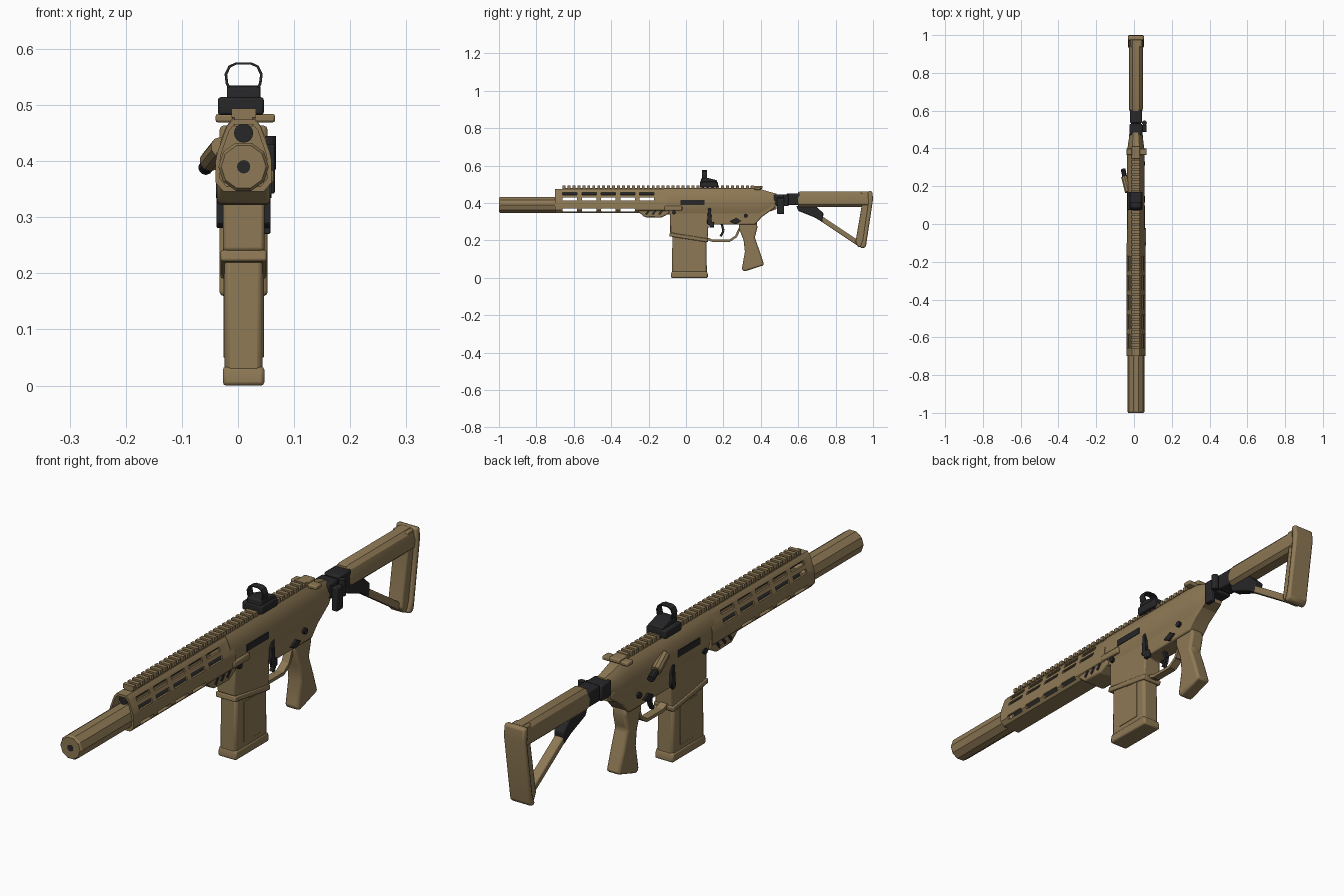
import bpy, bmesh
from math import cos, sin, pi
from mathutils import Vector

old = bpy.data.objects.get("Cube")
if old:
    bpy.data.objects.remove(old, do_unlink=True)

CX = 0.01  # bore centre line
parts = []


def material(name, rgb):
    m = bpy.data.materials.new(name)
    m.use_nodes = True
    m.diffuse_color = (*rgb, 1)
    bsdf = next(n for n in m.node_tree.nodes if n.type == 'BSDF_PRINCIPLED')
    bsdf.inputs["Base Color"].default_value = (*rgb, 1)
    bsdf.inputs["Roughness"].default_value = 0.7
    return m


TAN = material("desert tan", (0.27, 0.19, 0.09))
BLACK = material("matte black", (0.02, 0.02, 0.022))


def finish(name, bm, mat, bevel=0):
    bmesh.ops.recalc_face_normals(bm, faces=bm.faces)
    me = bpy.data.meshes.new(name)
    bm.to_mesh(me)
    bm.free()
    me.materials.append(mat)
    ob = bpy.data.objects.new(name, me)
    bpy.context.collection.objects.link(ob)
    if bevel:
        b = ob.modifiers.new("Bevel", 'BEVEL')
        b.width, b.segments, b.limit_method = bevel, 2, 'ANGLE'
    parts.append(ob)
    return ob


def bridge(bm, a, b):
    for i in range(len(a)):
        j = (i + 1) % len(a)
        bm.faces.new((a[i], a[j], b[j], b[i]))


def ring(bm, pts, y):
    return [bm.verts.new((CX + x, y, z)) for x, z in pts]


def loft(name, sections, mat, bevel=0):
    """Solid through (y, [(x, z)...]) sections."""
    bm = bmesh.new()
    rings = [ring(bm, p, y) for y, p in sections]
    for a, b in zip(rings, rings[1:]):
        bridge(bm, a, b)
    bm.faces.new(rings[0])
    bm.faces.new(rings[-1])
    return finish(name, bm, mat, bevel)


def shell(name, outer, inner, y0, y1, mat):
    """Open tube with wall thickness."""
    bm = bmesh.new()
    rings = [ring(bm, outer, y0), ring(bm, outer, y1), ring(bm, inner, y1), ring(bm, inner, y0)]
    for i in range(4):
        bridge(bm, rings[i], rings[(i + 1) % 4])
    return finish(name, bm, mat)


def side(name, pts, half, mat, bevel=0, x=0):
    """Side outline (y, z) extruded across the width."""
    bm = bmesh.new()
    a, b = ([bm.verts.new((CX + x + s * half, y, z)) for y, z in pts] for s in (-1, 1))
    bridge(bm, a, b)
    bm.faces.new(a)
    bm.faces.new(b)
    return finish(name, bm, mat, bevel)


def box(name, y0, y1, z0, z1, half, mat, bevel=0, x=0):
    return side(name, [(y0, z0), (y1, z0), (y1, z1), (y0, z1)], half, mat, bevel, x)


def bar(name, a, b, thick, half, mat, x=0, bevel=0):
    a, b = Vector(a), Vector(b)
    d = (b - a).normalized() * thick / 2
    n = Vector((-d.y, d.x))
    return side(name, [a - n, b - n, b + n, a + n], half, mat, bevel, x)


def cyl(name, p0, p1, r, mat, sides=16):
    p0, p1 = Vector(p0), Vector(p1)
    d = p1 - p0
    bm = bmesh.new()
    bmesh.ops.create_cone(bm, cap_ends=True, segments=sides, radius1=r, radius2=r, depth=d.length)
    bm.transform(d.to_track_quat('Z', 'Y').to_matrix().to_4x4())
    bmesh.ops.translate(bm, verts=bm.verts, vec=(p0 + p1) / 2)
    return finish(name, bm, mat)


def mirror(half):
    return half + [(-x, z) for x, z in reversed(half)]


def circle(r, z, n=10):
    return [(r * cos(2 * pi * i / n), z + r * sin(2 * pi * i / n)) for i in range(n)]


def scaled(pts, sx, sz, zc):
    return [(x * sx, zc + (z - zc) * sz) for x, z in pts]


# Suppressor and barrel
loft("suppressor", [(-1, circle(0.04, 0.39)), (-0.993, circle(0.045, 0.39)),
                    (-0.68, circle(0.045, 0.39)), (-0.66, circle(0.03, 0.39))], TAN)
cyl("muzzle_bore", (CX, -1.001, 0.39), (CX, -0.99, 0.39), 0.012, BLACK, 12)
cyl("barrel", (CX, -0.67, 0.39), (CX, -0.1, 0.39), 0.019, BLACK)
cyl("gas_tube", (CX, -0.69, 0.45), (CX, -0.1, 0.45), 0.017, BLACK)

# Slotted handguard
guard = mirror([(0.02, 0.474), (0.03, 0.462), (0.047, 0.415), (0.05, 0.4), (0.05, 0.362), (0.036, 0.346)])
handguard = shell("handguard", guard, scaled(guard, 0.84, 0.86, 0.41), -0.7, -0.1, TAN)
bm = bmesh.new()


def slot(y, z, length, h):
    c = h * 0.3
    out = [(y, z - h + c), (y + c, z - h), (y + length - c, z - h), (y + length, z - h + c),
           (y + length, z + h - c), (y + length - c, z + h), (y + c, z + h), (y, z + h - c)]
    a, b = ([bm.verts.new((x, *p)) for p in out] for x in (-0.2, 0.2))
    bridge(bm, a, b)
    bm.faces.new(a)
    bm.faces.new(b)


for i in range(5):
    for z in (0.45, 0.421, 0.363):
        if z > 0.4 or i < 4:
            slot(-0.66 + i * 0.103, z, 0.078, 0.0075)
cutter = finish("slot_cutter", bm, TAN)
parts.remove(cutter)
cutter.hide_render = True
cut = handguard.modifiers.new("Slots", 'BOOLEAN')
cut.operation, cut.solver, cut.object = 'DIFFERENCE', 'EXACT', cutter
bpy.context.view_layer.objects.active = handguard
bpy.ops.object.modifier_apply(modifier=cut.name)
bpy.data.objects.remove(cutter, do_unlink=True)

# Handguard clamp with slanted vents
side("handguard_clamp", [(-0.26, 0.358), (-0.22, 0.324), (-0.13, 0.322), (-0.09, 0.345), (-0.09, 0.385), (-0.2, 0.38)],
     0.047, TAN, 0.006)
for s in (-1, 1):
    for i in range(3):
        y = -0.215 + i * 0.035
        bar("clamp_vent", (y, 0.338), (y + 0.018, 0.36), 0.011, 0.002, BLACK, s * 0.0475)

# Top rail with teeth
box("rail_base", -0.66, 0.38, 0.462, 0.481, 0.016, TAN)
pitch = 0.0265
for i in range(39):
    y = -0.66 + i * pitch
    box("rail_tooth", y, y + pitch * 0.58, 0.478, 0.494, 0.022, TAN)

# Receivers
upper = mirror([(0.02, 0.477), (0.031, 0.462), (0.04, 0.44), (0.046, 0.41), (0.046, 0.375), (0.036, 0.34)])
loft("upper_receiver", [(-0.12, upper), (0.39, upper), (0.44, scaled(upper, 0.85, 0.8, 0.4)),
                        (0.485, scaled(upper, 0.7, 0.6, 0.41))], TAN)
side("lower_receiver", [(-0.085, 0.385), (-0.085, 0.24), (0.115, 0.2), (0.12, 0.285), (0.37, 0.285),
                        (0.405, 0.325), (0.475, 0.375), (0.475, 0.4)], 0.037, TAN, 0.006)
bar("magwell_lip", (-0.088, 0.232), (0.118, 0.2), 0.02, 0.041, TAN, bevel=0.004)
box("charging_handle", 0.365, 0.4, 0.469, 0.484, 0.053, TAN, 0.004, 0.003)
box("charging_latch", 0.345, 0.41, 0.476, 0.492, 0.022, TAN, 0.004)
for s in (-1, 1):
    box("ejection_port", -0.03, 0.098, 0.39, 0.415, 0.006, BLACK, 0, s * 0.042)
    side("bolt_catch", [(0.112, 0.29), (0.125, 0.28), (0.138, 0.3), (0.132, 0.375), (0.118, 0.37)],
         0.006, BLACK, 0.002, s * 0.042)
    side("selector", [(0.235, 0.302), (0.265, 0.287), (0.295, 0.305), (0.268, 0.32)], 0.005, BLACK, 0.002, s * 0.039)
    for y, z in ((0.32, 0.332), (-0.065, 0.35)):
        cyl("takedown_pin", (CX + s * 0.03, y, z), (CX + s * 0.047, y, z), 0.011, BLACK, 10)
box("magazine_release", 0.125, 0.15, 0.27, 0.3, 0.008, BLACK, 0.003, 0.04)
box("case_deflector", -0.115, -0.02, 0.36, 0.385, 0.01, TAN, 0.005, 0.044)
cyl("forward_assist", (-0.03, 0.17, 0.425), (-0.05, 0.25, 0.4), 0.019, TAN, 10)
cyl("assist_button", (-0.047, 0.24, 0.4), (-0.058, 0.29, 0.388), 0.013, BLACK, 10)

# Magazine
side("magazine", [(-0.076, 0.01), (0.112, 0.006), (0.108, 0.23), (-0.072, 0.25)], 0.034, TAN, 0.01)
side("magazine_base", [(-0.08, 0), (0.117, 0), (0.117, 0.018), (0.112, 0.034), (-0.076, 0.034), (-0.08, 0.018)],
     0.037, TAN, 0.006)
for s in (-1, 1):
    box("magazine_rib", -0.03, 0.07, 0.05, 0.2, 0.002, TAN, 0.001, s * 0.034)

# Trigger and guard
guard_path = [(0.108, 0.212), (0.14, 0.199), (0.235, 0.199), (0.268, 0.222), (0.292, 0.275)]
for a, b in zip(guard_path, guard_path[1:]):
    bar("trigger_guard", a, b, 0.012, 0.015, TAN)
trigger_path = [(0.19, 0.29), (0.2, 0.255), (0.196, 0.24), (0.184, 0.222)]
for a, b in zip(trigger_path, trigger_path[1:]):
    bar("trigger", a, b, 0.012, 0.007, BLACK)

# Pistol grip
side("pistol_grip", [(0.285, 0.295), (0.283, 0.265), (0.308, 0.2), (0.315, 0.14), (0.298, 0.045), (0.312, 0.034),
                     (0.418, 0.068), (0.395, 0.14), (0.368, 0.215), (0.382, 0.27), (0.378, 0.3)], 0.028, TAN, 0.012)

# Folding hinge
box("hinge_front", 0.47, 0.53, 0.385, 0.445, 0.034, BLACK, 0.006)
box("hinge_rear", 0.535, 0.61, 0.39, 0.45, 0.032, BLACK, 0.006)
box("hinge_link", 0.51, 0.56, 0.4, 0.435, 0.026, BLACK)
box("hinge_latch", 0.487, 0.525, 0.342, 0.43, 0.011, BLACK, 0.004, 0.045)
cyl("hinge_pin", (0.055, 0.535, 0.385), (0.055, 0.535, 0.445), 0.013, BLACK, 12)

# Stock
tube = mirror([(0.018, 0.462), (0.031, 0.448), (0.037, 0.42), (0.034, 0.392), (0.02, 0.379)])
loft("stock_tube", [(0.598, scaled(tube, 0.9, 0.9, 0.42)), (0.61, tube), (0.975, tube)], TAN)
side("stock_bracket", [(0.59, 0.385), (0.69, 0.388), (0.735, 0.345), (0.73, 0.298), (0.69, 0.322), (0.6, 0.358)],
     0.02, BLACK, 0.005)
bar("stock_strut", (0.715, 0.322), (0.935, 0.176), 0.026, 0.018, TAN, bevel=0.005)
side("stock_frame", [(0.935, 0.46), (0.985, 0.46), (0.985, 0.42), (0.95, 0.165), (0.92, 0.165), (0.906, 0.19),
                     (0.938, 0.38)], 0.03, TAN, 0.006)
side("butt_plate", [(0.972, 0.464), (0.996, 0.463), (1, 0.42), (0.962, 0.168), (0.948, 0.158), (0.93, 0.162),
                    (0.945, 0.2), (0.975, 0.4)], 0.043, TAN, 0.008)

# Reflex sight
box("sight_mount", 0.075, 0.17, 0.482, 0.514, 0.041, BLACK, 0.005, -0.005)
side("sight_body", [(0.078, 0.51), (0.08, 0.532), (0.115, 0.535), (0.165, 0.522), (0.168, 0.51)], 0.03, BLACK, 0.004)
hoop = mirror([(0.014, 0.576), (0.027, 0.57), (0.034, 0.555), (0.032, 0.538), (0.026, 0.526)])
shell("sight_hoop", hoop, scaled(hoop, 0.86, 0.86, 0.55), 0.085, 0.113, BLACK)

# Shading
bpy.ops.object.select_all(action='DESELECT')
for ob in parts:
    ob.select_set(True)
bpy.context.view_layer.objects.active = parts[0]
bpy.ops.object.shade_smooth_by_angle(angle=0.5)
